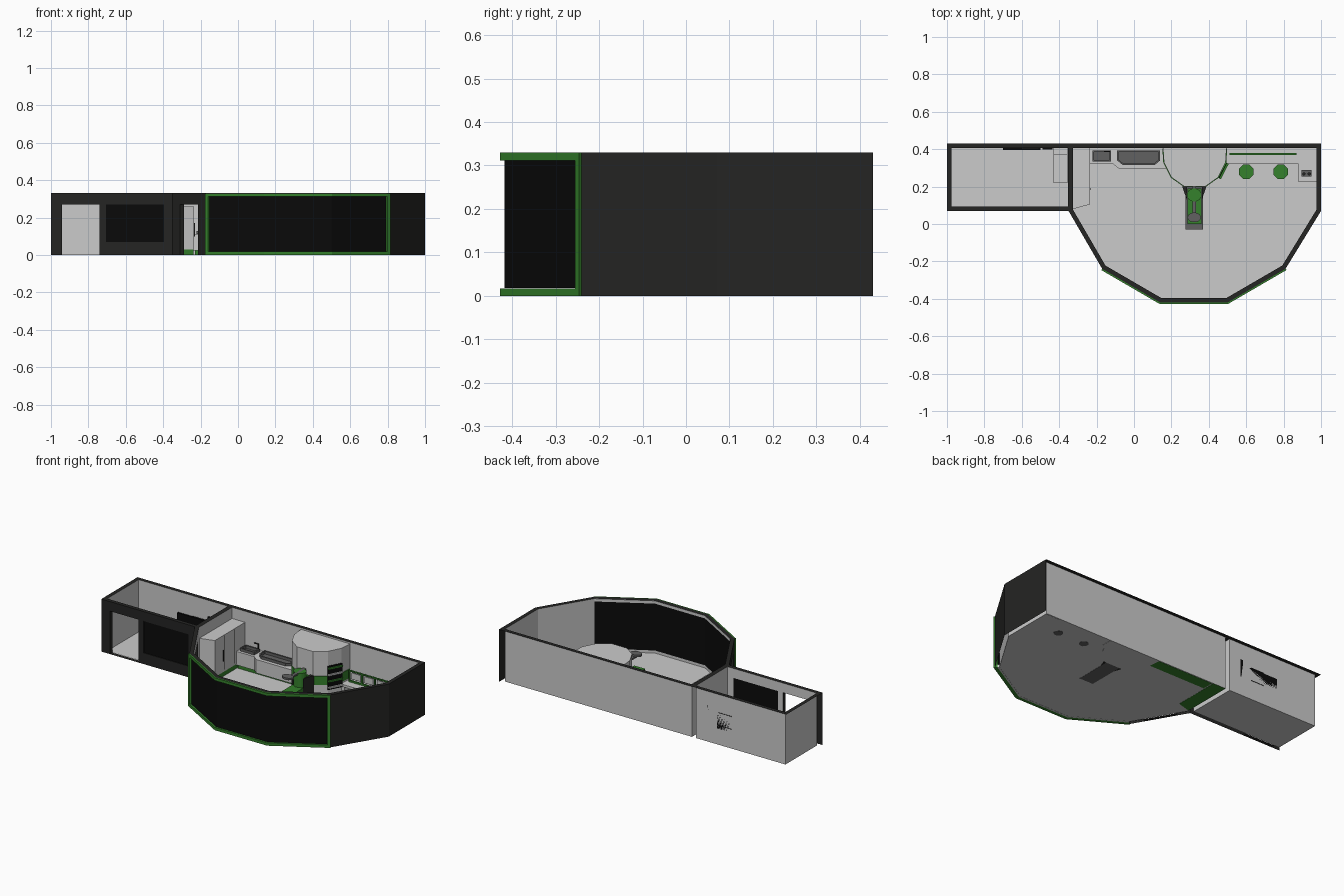
import bpy, bmesh, math
from mathutils import Vector as V

if "Cube" in bpy.data.objects:
    bpy.data.objects.remove(bpy.data.objects["Cube"])

H, T = 0.33, 0.024

def material(name, c):
    m = bpy.data.materials.new(name)
    m.diffuse_color = (*c, 1)
    m.use_nodes = True
    m.node_tree.nodes["Principled BSDF"].inputs["Base Color"].default_value = m.diffuse_color
    return m

DARK = material("charcoal", (0.018, 0.018, 0.017))
BLACK = material("black_glass", (0.003, 0.003, 0.003))
GREEN = material("green", (0.035, 0.22, 0.025))
MID = material("mid_grey", (0.12, 0.12, 0.12))

def finish(name, bm, mat=None):
    me = bpy.data.meshes.new(name)
    bm.to_mesh(me)
    bm.free()
    ob = bpy.data.objects.new(name, me)
    bpy.context.collection.objects.link(ob)
    if mat:
        me.materials.append(mat)
    return ob

def faces(name, quads, mat=None):
    bm = bmesh.new()
    for q in quads:
        bm.faces.new([bm.verts.new(p) for p in q])
    bmesh.ops.remove_doubles(bm, verts=bm.verts, dist=1e-5)
    return finish(name, bm, mat)

def prism(name, pts, z0, z1, mat=None):
    bm = bmesh.new()
    f = bm.faces.new([bm.verts.new((x, y, z0)) for x, y in pts])
    r = bmesh.ops.extrude_face_region(bm, geom=[f])
    bmesh.ops.translate(bm, vec=(0, 0, z1 - z0), verts=[g for g in r["geom"] if isinstance(g, bmesh.types.BMVert)])
    bmesh.ops.recalc_face_normals(bm, faces=bm.faces)
    return finish(name, bm, mat)

def box(name, x0, x1, y0, y1, z0, z1, mat=None):
    return prism(name, [(x0, y0), (x1, y0), (x1, y1), (x0, y1)], z0, z1, mat)

def disc(name, x, y, rx, ry, z0, z1, mat=None, n=8):
    a = [(i + 0.5) * math.tau / n for i in range(n)]
    return prism(name, [(x + rx * math.cos(t), y + ry * math.sin(t)) for t in a], z0, z1, mat)

def inset(poly, d):
    """Offset a counter-clockwise outline inward by d."""
    out, n = [], len(poly)
    for i in range(n):
        p, a, b = V(poly[i]), V(poly[i - 1]), V(poly[(i + 1) % n])
        u, w = (p - a).normalized(), (b - p).normalized()
        nu, nw = V((-u.y, u.x)), V((-w.y, w.x))
        out.append(p + (nu + nw) * d / (1 + nu.dot(nw)))
    return out

def quad(a, b, z0, z1):
    return [(a[0], a[1], z0), (b[0], b[1], z0), (b[0], b[1], z1), (a[0], a[1], z1)]

def sheet(a, b, holes=()):
    """Upright wall surface from a to b, holes given as (point, point, z0, z1)."""
    q, prev = [], a
    for p, r, z0, z1 in holes:
        q.append(quad(prev, p, 0, H))
        if z0 > 0:
            q.append(quad(p, r, 0, z0))
        q.append(quad(p, r, z1, H))
        prev = r
    return q + [quad(prev, b, 0, H)]

def pierced(name, a, b, ia, ib, spans):
    """Dark outer skin, grey inner skin and the reveals between them."""
    a, b = V(a), V(b)
    d = (b - a).normalized()
    n = V((-d.y, d.x)) * T
    holes = [(a.lerp(b, t0), a.lerp(b, t1), z0, z1) for t0, t1, z0, z1 in spans]
    faces(name + "_outer", sheet(a, b, holes), DARK)
    faces(name + "_inner", sheet(ia, ib, [(p + n, r + n, z0, z1) for p, r, z0, z1 in holes]))
    rev = []
    for p, r, z0, z1 in holes:
        rev += [quad(p, p + n, z0, z1), quad(r, r + n, z0, z1)]
        rev += [[(*p, z), (*r, z), (*(r + n), z), (*(p + n), z)] for z in (z0, z1)]
    faces(name + "_reveals", rev, DARK)
    return holes

# Room outlines
hall = [(-1, .43), (-1, .07), (-.33, .07), (-.33, .43)]
lounge = [(-.35, .43), (-.35, .07), (-.17, -.24), (.14, -.42), (.5, -.42), (.81, -.24), (1, .07), (1, .43)]
hall_in, lounge_in = inset(hall, T), inset(lounge, T)

# Floors and dark top rims
for nm, o, i in (("hall", hall, hall_in), ("lounge", lounge, lounge_in)):
    faces(nm + "_floor", [[(p.x, p.y, 0.001) for p in i]])
    n = len(o)
    faces(nm + "_rim", [[(*o[k], H), (*o[(k + 1) % n], H), (*i[(k + 1) % n], H), (*i[k], H)] for k in range(n)], DARK)

# Hall walls with doorway and window
faces("hall_walls", [quad(hall_in[k], hall_in[(k + 1) % 4], 0, H) for k in (0, 2, 3)])
fx = lambda x: (x + 1) / .65
pierced("hall_front", (-1, .07), (-.35, .07), hall_in[1], hall_in[2],
        [(fx(-.94), fx(-.74), 0, .27), (fx(-.705), fx(-.395), .07, .27)])
box("hall_window", -.705, -.395, .074, .09, .07, .27, BLACK)

# Lounge walls and angled doorway
faces("lounge_walls", [quad(lounge_in[k], lounge_in[(k + 1) % 8], 0, H) for k in (0, 5, 6, 7)])
faces("lounge_right_outer", [quad(lounge[k], lounge[k + 1], 0, H) for k in (5, 6)], DARK)
pierced("lounge_entry", lounge[1], lounge[2], lounge_in[1], lounge_in[2], [(.22, .75, 0, .27)])

# Big faceted window with green frame
out, mid = inset(lounge, -.008), inset(lounge, .014)
F = .018
for k in (2, 3, 4):
    faces("window_glass", [quad(inset(lounge, .003)[k], inset(lounge, .003)[k + 1], F, H - F),
                           quad(lounge_in[k], lounge_in[k + 1], F, H - F)], BLACK)
    for z0 in (0, H - F):
        prism("window_frame_rail", [out[k], out[k + 1], mid[k + 1], mid[k]], z0, z0 + F - .0005, GREEN)
        prism("window_inner_rail", [mid[k], mid[k + 1], lounge_in[k + 1], lounge_in[k]], z0, z0 + F - .0005)
for k, j in ((2, 3), (5, 4)):
    s = .018 / (V(lounge[j]) - V(lounge[k])).length
    prism("window_frame_post", [out[k], out[k].lerp(out[j], s), mid[k].lerp(mid[j], s), mid[k]], 0, H - .0005, GREEN)

# Faceted core column with green band and shelf niche
core = [(.155, .406), (.16, .33), (.2, .25), (.27, .2), (.38, .2), (.45, .25), (.49, .33), (.495, .406)]
prism("core_column", core, 0, .32)
prism("core_band", [(.325 + (x - .325) * 1.02, min(y - .003, .404)) for x, y in core], .11, .165, GREEN)
a, b = V((.452, .246)), V((.494, .328))
n = V((.082, -.042)).normalized()
prism("niche_back", [a, b, b + n * .004, a + n * .004], .08, .23, BLACK)
for i in range(4):
    z = .09 + i * .04
    prism("niche_shelf", [a, b, b + n * .014, a + n * .014], z, z + .01, GREEN if i % 2 else None)

# Treatment couch, side wings, round tray on an arm
box("couch_base", .275, .37, -.03, .2, 0, .08, MID)
box("couch_cushion", .285, .36, .0, .19, .08, .11, GREEN)
disc("couch_headrest", .322, .155, .04, .035, .11, .2, GREEN, 12)
for s in (-1, 1):
    prism("couch_wing", [(.3225 + s * .065, .2), (.3225 + s * .04, .2), (.3225 + s * .04, .13)], 0, .17, DARK)
box("tray_arm", .312, .332, .03, .2, .19, .2, MID)
disc("tray", .322, .035, .036, .026, .2, .212, MID, 16)

# Wash counter with sink and basin
prism("wash_counter", [(-.24, .406), (-.24, .32), (-.11, .32), (-.08, .295), (.17, .295), (.17, .406)], .025, .11)
box("wash_kick", -.23, .16, .33, .4, 0, .025, GREEN)

def bowl(name, outline, z, d):
    i, n = inset(outline, .008), len(outline)
    q = []
    for k in range(n):
        j = (k + 1) % n
        q += [[(*outline[k], z), (*outline[j], z), (*i[j], z), (*i[k], z)],
              quad(i[k], i[j], z - d, z), quad(outline[k], outline[j], z - d, z)]
    faces(name, q + [[(*p, z - d) for p in i]], MID)

bowl("sink", [(-.222, .335), (-.122, .335), (-.122, .392), (-.222, .392)], .128, .017)
bowl("basin", [(-.06, .315), (.11, .315), (.14, .34), (.14, .392), (-.09, .392), (-.09, .34)], .128, .017)
box("tap_post", -.135, -.129, .385, .391, .11, .16, DARK)
box("tap_spout", -.16, -.129, .385, .391, .155, .16, DARK)

# Tall cabinet along the dividing wall
prism("tall_cabinet", [(-.325, .08), (-.235, .105), (-.235, .406), (-.325, .406)], .03, .26)
prism("cabinet_kick", [(-.325, .085), (-.238, .11), (-.238, .406), (-.325, .406)], 0, .03, GREEN)
for y in (.2, .3):
    box("cabinet_door_gap", -.236, -.234, y, y + .003, .04, .255, DARK)
box("cabinet_handle", -.234, -.23, .185, .19, .1, .17, DARK)

# Bar counter, stools, wall screens, drinks machine
prism("bar_top", [(.49, .406), (.49, .32), (.88, .32), (.88, .225), (.976, .225), (.976, .406)], .085, .1)
box("bar_pedestal", .88, .976, .23, .4, 0, .085)
box("bar_leg", .49, .51, .33, .4, 0, .085)
box("screen_rail_low", .51, .87, .37, .38, .1, .11, GREEN)
box("screen_rail_top", .51, .87, .37, .38, .165, .172, GREEN)
for i in range(5):
    x = .51 + i * .088
    box("screen_bar", x, x + .008, .37, .38, .11, .165, GREEN)
    if i < 4:
        box("screen", x + .018, x + .078, .375, .38, .118, .158)
for x in (.6, .785):
    disc("stool_seat", x, .28, .042, .042, .055, .07, GREEN)
    disc("stool_stem", x, .28, .01, .01, .008, .055, MID)
    disc("stool_foot", x, .28, .028, .028, 0, .008, MID)
box("drinks_machine", .895, .95, .255, .29, .1, .145, MID)
for x in (.908, .937):
    disc("drinks_cup", x, .268, .009, .009, .145, .155, DARK)

# Hall wall screen, side panel and bench
box("hall_screen", -.7, -.5, .396, .406, .1, .2, BLACK)
box("hall_panel", -.49, -.435, .399, .406, .12, .23, BLACK)
box("hall_bench", -.43, -.355, .22, .406, 0, .12)
box("hall_bench_back", -.43, -.355, .37, .406, .12, .15)
for z in (.12, .2):
    box("screen_bracket", -.6, -.51, .404, .408, z, z + .003, DARK)
